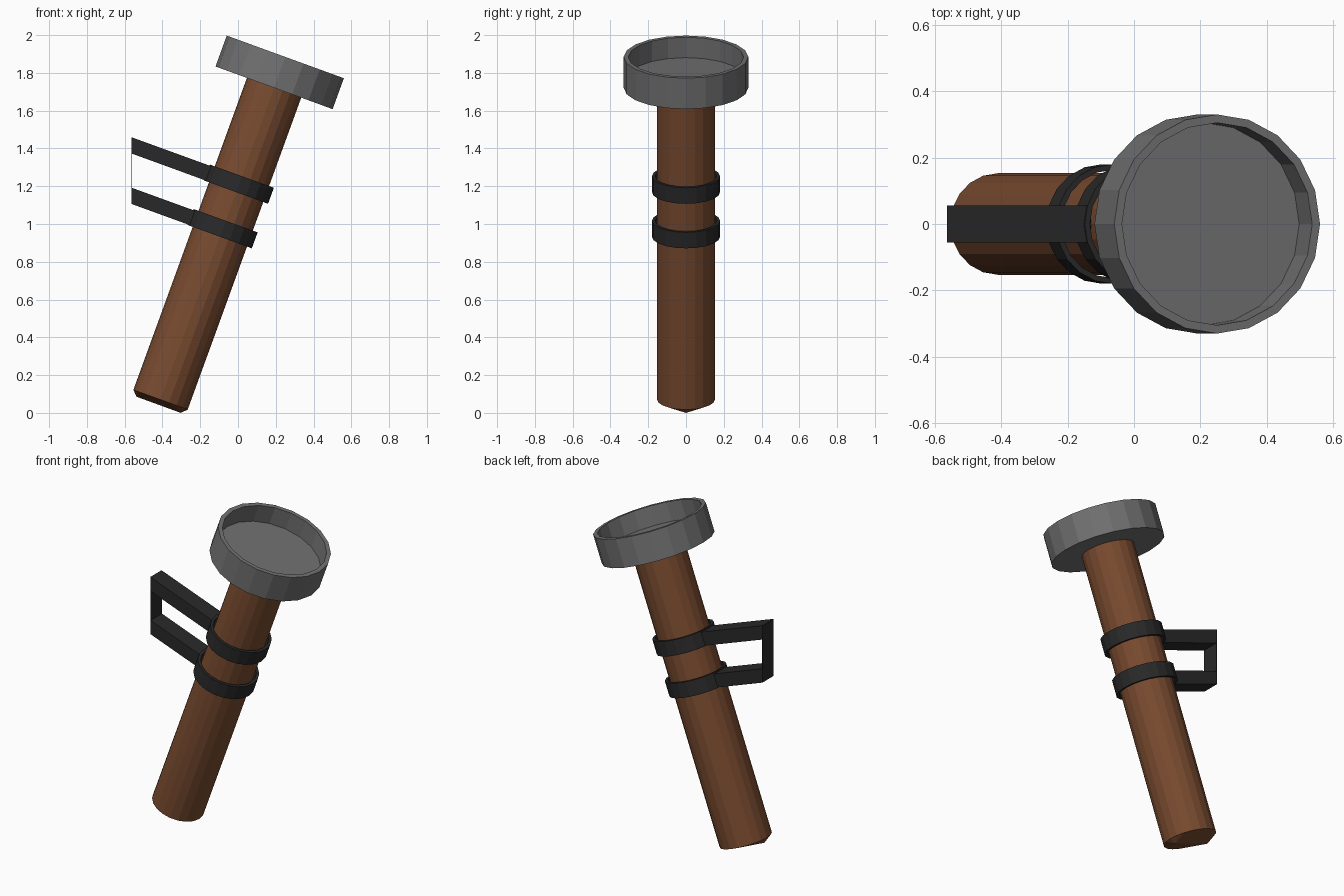
import bpy, bmesh, math
from mathutils import Matrix, Vector

if "Cube" in bpy.data.objects:
    bpy.data.objects.remove(bpy.data.objects["Cube"])

SIDES = 20
# leaning frame: local z runs up the shaft, tilted 20 degrees toward +x
LEAN = Matrix.Translation((-0.41, 0, 0.07)) @ Matrix.Rotation(math.radians(20), 4, 'Y')


def material(name, col):
    m = bpy.data.materials.new(name)
    m.diffuse_color = (*col, 1)
    m.use_nodes = True
    m.node_tree.nodes["Principled BSDF"].inputs["Base Color"].default_value = m.diffuse_color
    return m


wood = material("brown wood", (0.19, 0.070, 0.029))
steel = material("grey metal", (0.165, 0.165, 0.165))
black = material("black strap", (0.022, 0.022, 0.022))


def finish(name, bm, mat):
    bmesh.ops.recalc_face_normals(bm, faces=bm.faces)
    me = bpy.data.meshes.new(name)
    bm.to_mesh(me)
    bm.free()
    me.materials.append(mat)
    ob = bpy.data.objects.new(name, me)
    bpy.context.collection.objects.link(ob)
    return ob


def ring(bm, r, z):
    return [bm.verts.new(LEAN @ Vector((r * math.cos(a), r * math.sin(a), z)))
            for a in (2 * math.pi * i / SIDES for i in range(SIDES))]


def lathe(name, profile, mat, closed=False):
    """Turn (radius, height) points; open profiles get end caps."""
    bm = bmesh.new()
    rings = [ring(bm, r, z) for r, z in profile]
    pairs = list(zip(rings, rings[1:]))
    if closed:
        pairs.append((rings[-1], rings[0]))
    else:
        bm.faces.new(rings[0])
        bm.faces.new(rings[-1])
    for a, b in pairs:
        for i in range(SIDES):
            j = (i + 1) % SIDES
            bm.faces.new((a[i], a[j], b[j], b[i]))
    return finish(name, bm, mat)


def hull(name, points, mat):
    bm = bmesh.new()
    for p in points:
        bm.verts.new(p)
    bmesh.ops.convex_hull(bm, input=bm.verts[:])
    return finish(name, bm, mat)


# shaft: round post whose foot pinches to a short ridge
foot = [LEAN @ Vector((x, 0, -0.029)) for x in (-0.125, 0.125)]
post = [LEAN @ Vector((0.153 * math.cos(a), 0.153 * math.sin(a), z))
        for z in (0, 1.765) for a in (2 * math.pi * i / SIDES for i in range(SIDES))]
hull("shaft", foot + post, wood)

# dish-shaped head with a thin rim
lathe("head", [(0.33, 1.757), (0.33, 1.931), (0.305, 1.931), (0.305, 1.816)], steel)

# two straps, each with an arm cut off upright at the back
END = -0.563
inv = LEAN.inverted()
for name, low in (("lower", 0.918), ("upper", 1.169)):
    high = low + 0.09
    lathe(name + "_strap", [(0.18, low), (0.18, high), (0.163, high), (0.163, low)],
          black, closed=True)
    pts = []
    for t in (low + 0.003, high - 0.006):
        near = LEAN @ Vector((-0.158, 0, t))
        slope = math.tan(math.radians(20))
        far = Vector((END, 0, near.z + (near.x - END) * slope))
        pts += [p + Vector((0, y, 0)) for p in (near, far) for y in (-0.055, 0.055)]
    hull(name + "_arm", pts, black)

# thin back plate joining the arm ends
hull("back_plate", [(x, y, z) for x in (END, END + 0.003)
                    for y in (-0.055, 0.055) for z in (1.113, 1.452)], black)
